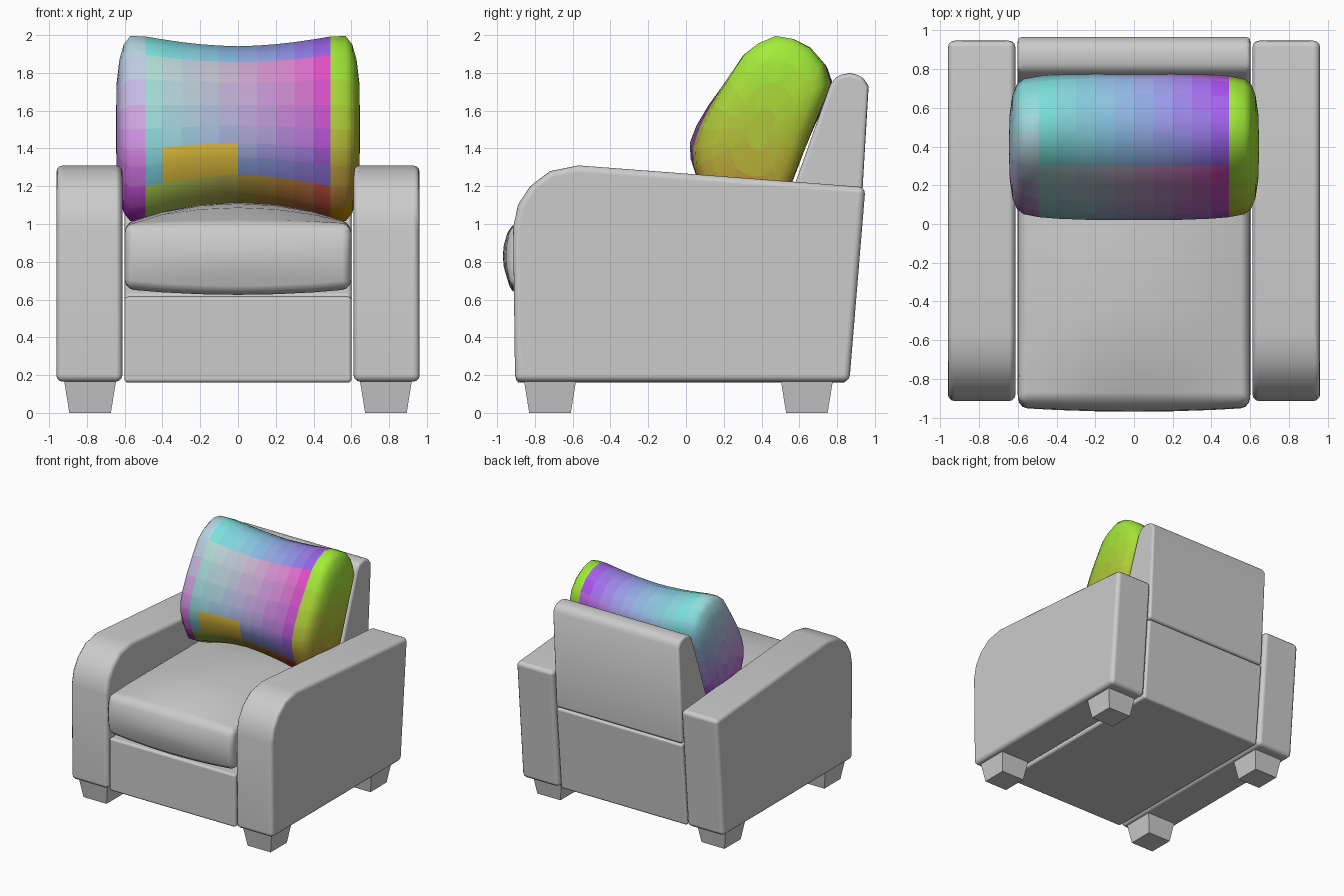
import bpy, bmesh, math

if "Cube" in bpy.data.objects:
    bpy.data.objects.remove(bpy.data.objects["Cube"])


def finish(name, bm, smooth=True, bevel=0.0):
    """Turn a bmesh into a named object, optionally with soft bevelled edges."""
    bmesh.ops.recalc_face_normals(bm, faces=bm.faces)
    for f in bm.faces:
        f.smooth = smooth
    me = bpy.data.meshes.new(name)
    bm.to_mesh(me)
    bm.free()
    ob = bpy.data.objects.new(name, me)
    bpy.context.collection.objects.link(ob)
    if bevel:
        m = ob.modifiers.new("soft_edges", 'BEVEL')
        m.width, m.segments = bevel, 3
        m.limit_method, m.angle_limit = 'ANGLE', math.radians(40)
        m.harden_normals = True
    return ob


def extrude_profile(name, profile, x0, x1, bevel):
    """Extrude a (y, z) side profile from x0 to x1."""
    bm = bmesh.new()
    a = [bm.verts.new((x0, y, z)) for y, z in profile]
    b = [bm.verts.new((x1, y, z)) for y, z in profile]
    n = len(profile)
    bm.faces.new(a)
    bm.faces.new(b[::-1])
    for i in range(n):
        j = (i + 1) % n
        bm.faces.new((a[i], a[j], b[j], b[i]))
    return finish(name, bm, True, bevel)


# Arms
ARM = [(-0.905, 0.165), (-0.915, 0.98), (-0.89, 1.1), (-0.825, 1.2), (-0.72, 1.28),
       (-0.57, 1.31), (0.95, 1.195), (0.865, 0.165)]
for side, sx in (("left", -1), ("right", 1)):
    extrude_profile(side + "_arm", ARM, sx * 0.612, sx * 0.962, 0.035)

# Base frame with raised rear panel
BASE = [(-0.9, 0.16), (-0.9, 0.615), (0.5, 0.615), (0.5, 0.88), (0.915, 0.88), (0.85, 0.16)]
extrude_profile("base", BASE, -0.602, 0.602, 0.02)

# Leaning backrest
BACK = [(0.46, 0.885), (0.765, 1.74), (0.8, 1.785), (0.87, 1.8), (0.935, 1.78),
        (0.967, 1.73), (0.917, 0.885)]
extrude_profile("backrest", BACK, -0.602, 0.602, 0.025)

# Tapered feet
for side, sx in (("left", -1), ("right", 1)):
    for end, cy in (("front", -0.72), ("back", 0.64)):
        bm = bmesh.new()
        bmesh.ops.create_cube(bm, size=1)
        for v in bm.verts:
            top = v.co.z > 0
            w = 0.275 if top else 0.22
            v.co = (sx * 0.783 + v.co.x * w, cy + v.co.y * w, 0.17 if top else 0)
        finish(f"{end}_{side}_foot", bm, False)

# Seat cushion: gridded box, domed on top and bulging at the front
bm = bmesh.new()
bmesh.ops.create_cube(bm, size=2)
bmesh.ops.subdivide_edges(bm, edges=bm.edges[:], cuts=5, use_grid_fill=True)
for v in bm.verts:
    x, y, z = v.co
    dome = 1 - x * x
    py = -0.175 + 0.745 * y
    pz = 0.83 + 0.175 * z
    if z > 0.99:
        pz += 0.11 * dome * (1 - y * y) ** 0.5
    if z < -0.99:
        pz -= 0.03 * dome
    if y < -0.99:
        py -= 0.05 * (1 - z * z) * (0.6 + 0.4 * dome)
    v.co = (0.6 * x, py, pz)
finish("seat_cushion", bm, True, 0.05)

# Pillow: side profile (y, z), lofted across x with (x, y scale, z scale)
PROFILE = [(0.06, 1.19), (0.025, 1.3), (0.02, 1.39), (0.055, 1.5), (0.12, 1.63), (0.21, 1.77),
           (0.3, 1.9), (0.38, 1.96), (0.48, 2.0), (0.58, 1.985), (0.67, 1.94), (0.75, 1.85),
           (0.78, 1.75), (0.73, 1.62), (0.68, 1.5), (0.63, 1.37), (0.58, 1.24), (0.52, 1.1),
           (0.42, 1.01), (0.25, 1.01), (0.12, 1.08)]
HALF = [(0.1, 1, 0.85), (0.2, 1, 0.87), (0.3, 0.99, 0.9), (0.4, 0.98, 0.94), (0.49, 0.96, 0.98),
        (0.57, 0.92, 0.99), (0.605, 0.85, 0.9), (0.628, 0.7, 0.74), (0.642, 0.45, 0.5),
        (0.645, 0.2, 0.22)]
STATIONS = [(-x, a, b) for x, a, b in HALF[::-1]] + [(0, 1, 0.84)] + HALF

# Corner colours per patch: top left, top right, bottom left, bottom right
PATCH = {
    "front": ((.45, .78, .65), (.85, .05, .58), (.08, .5, .6), (.04, .08, .5)),
    "top": ((.2, .8, .7), (.4, .05, .85), (.2, .8, .7), (.3, .1, .8)),
    "back": ((.2, .78, .72), (.55, .08, .85), (.1, .4, .65), (.4, .05, .6)),
    "under": ((.4, .65, .08), (.5, .06, .04), (.4, .65, .08), (.5, .06, .04)),
    "left": ((.68, .62, .8), (.2, .75, .72), (.55, .03, .65), (.35, .05, .65)),
    "right": ((.35, .85, .05), (.35, .85, .05), (.5, .2, .02), (.55, .35, .02)),
}


def mix(a, b, t):
    return [p + (q - p) * t for p, q in zip(a, b)]


def clamp(t):
    return min(1, max(0, t))


def pillow_colour(c, ring):
    """Colour of a pillow face from its centre and its place in the profile."""
    u, v = clamp(c.x + 0.5), clamp((c.z - 1.1) / 0.8)
    if abs(c.x) > 0.5:
        part, u = ("left" if c.x < 0 else "right"), clamp((c.y - 0.05) / 0.7)
    elif ring < 6:
        if -0.4 < c.x < 0 and c.z < 1.42:
            return (.62, .45, .04)
        part = "front"
    elif ring < 11:
        part, v = "top", clamp((c.y - 0.3) / 0.4)
    else:
        part = "back" if ring < 17 else "under"
    tl, tr, bl, br = PATCH[part]
    return mix(mix(bl, br, u), mix(tl, tr, u), v)


bm = bmesh.new()
n = len(PROFILE)
rings = [[bm.verts.new((x, 0.4 + (y - 0.4) * sy, 1.5 + (z - 1.5) * sz + 0.13 * (1 - sz) * (abs(x) < 0.5)))
          for y, z in PROFILE] for x, sy, sz in STATIONS]
faces = [(bm.faces.new((a[j], a[(j + 1) % n], b[(j + 1) % n], b[j])), j)
         for a, b in zip(rings, rings[1:]) for j in range(n)]
faces += [(bm.faces.new(rings[0]), 0), (bm.faces.new(rings[-1]), 0)]
slots = {}
for f, j in faces:
    col = tuple(round(k * 25) / 25 for k in pillow_colour(f.calc_center_median(), j))
    f.material_index = slots.setdefault(col, len(slots))
pillow = finish("pillow", bm)
for i, col in enumerate(slots):
    mat = bpy.data.materials.new(f"pillow_fabric_{i}")
    mat.diffuse_color = (*col, 1)
    mat.use_nodes = True
    mat.node_tree.nodes["Principled BSDF"].inputs["Base Color"].default_value = mat.diffuse_color
    pillow.data.materials.append(mat)
